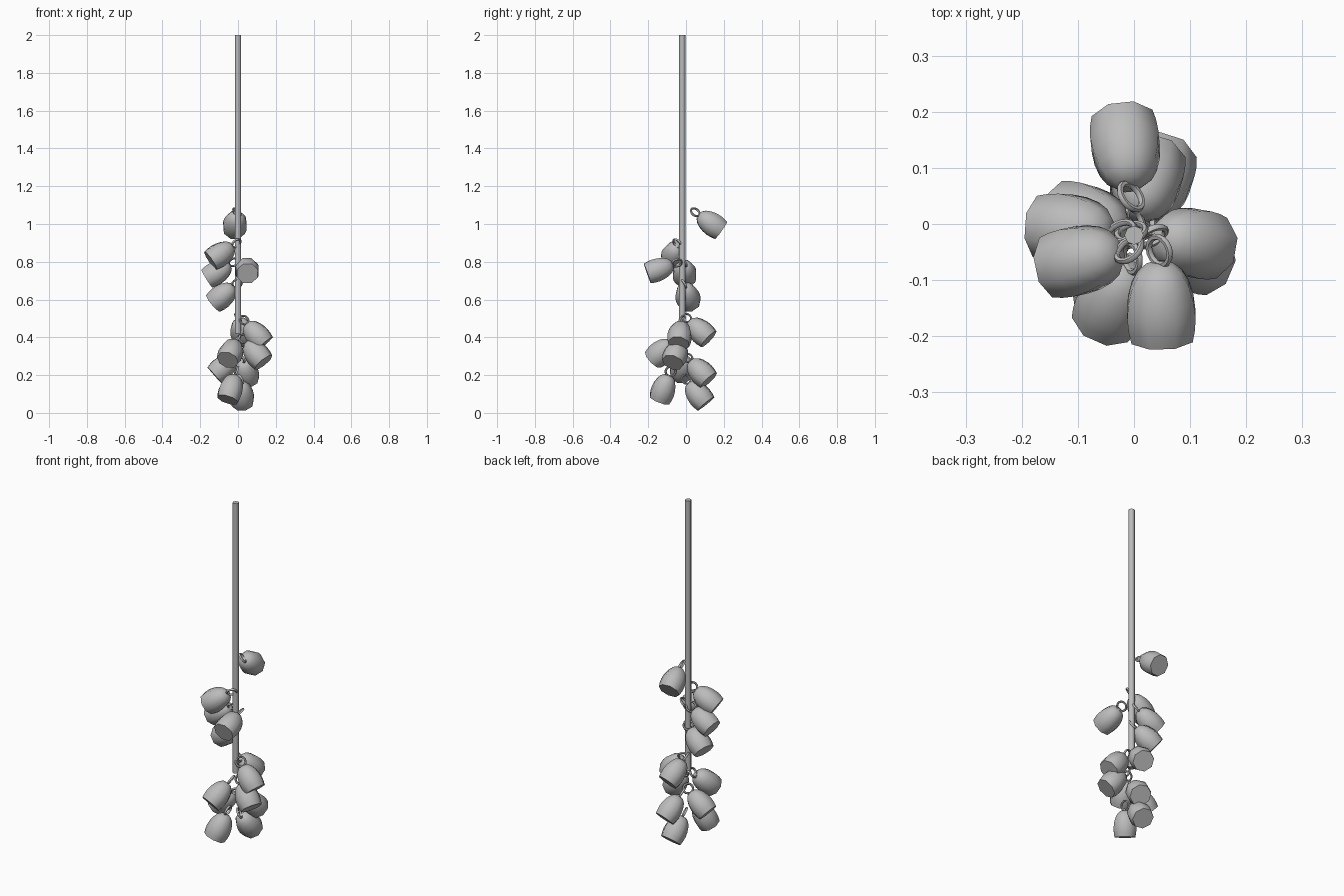
import bpy, bmesh, math
from mathutils import Vector, Matrix

if "Cube" in bpy.data.objects:
    bpy.data.objects.remove(bpy.data.objects["Cube"])

grey = bpy.data.materials.new("plain_grey")
grey.diffuse_color = (0.5, 0.5, 0.5, 1)
grey.use_nodes = True
grey.node_tree.nodes["Principled BSDF"].inputs["Base Color"].default_value = grey.diffuse_color

# bell profile: radius, distance below the crown
PROFILE = [(0.026, 0.005), (0.043, 0.020), (0.055, 0.042), (0.063, 0.070),
           (0.066, 0.098), (0.064, 0.122), (0.059, 0.145)]
LENGTH = 0.145

# hanging point and centre of the mouth for each bell
BELLS = [
    ((-.005, .045, 1.065), (-.02, .185, .966)),
    ((-.005, -.045, .90), (-.145, -.075, .805)),
    ((-.02, -.015, .80), (-.165, -.005, .71)),
    ((.045, -.045, .795), (.05, -.205, .738)),
    ((-.005, -.015, .685), (-.13, .02, .58)),
    ((.025, -.02, .50), (.14, -.04, .365)),
    ((.03, -.025, .395), (.135, -.07, .267)),
    ((0, -.05, .40), (-.055, -.175, .28)),
    ((0, -.02, .31), (-.125, -.025, .20)),
    ((-.005, -.08, .225), (-.055, -.14, .07)),
    ((.02, .01, .29), (.055, .12, .172)),
    ((.01, .01, .165), (.025, .105, .048)),
    ((0, 0, .505), (.035, .12, .39)),
]


def finish(obj, name, angle):
    obj.name = name
    obj.data.materials.clear()
    obj.data.materials.append(grey)
    bpy.ops.object.select_all(action='DESELECT')
    obj.select_set(True)
    bpy.context.view_layer.objects.active = obj
    bpy.ops.object.shade_smooth_by_angle(angle=math.radians(angle))


def make_bell(name, mat):
    # domed eight-sided body with a closed flat mouth
    bm = bmesh.new()
    n = 8
    crown = bm.verts.new((0, 0, 0))
    rings = [[bm.verts.new((r * math.cos((i + .5) * math.tau / n),
                            r * math.sin((i + .5) * math.tau / n), t))
              for i in range(n)] for r, t in PROFILE]
    for i in range(n):
        j = (i + 1) % n
        bm.faces.new((crown, rings[0][i], rings[0][j]))
        for a, b in zip(rings, rings[1:]):
            bm.faces.new((a[i], b[i], b[j], a[j]))
    bm.faces.new(rings[-1])
    bmesh.ops.recalc_face_normals(bm, faces=bm.faces)
    me = bpy.data.meshes.new(name)
    bm.to_mesh(me)
    bm.free()
    obj = bpy.data.objects.new(name, me)
    bpy.context.collection.objects.link(obj)
    obj.matrix_world = mat
    finish(obj, name, 50)


def make_loop(name, mat):
    # hanging ring standing on the crown
    bpy.ops.mesh.primitive_torus_add(major_radius=.026, minor_radius=.006,
                                     major_segments=16, minor_segments=6)
    obj = bpy.context.object
    obj.matrix_world = (mat @ Matrix.Translation((0, 0, -.022))
                        @ Matrix.Rotation(math.radians(45), 4, 'Z')
                        @ Matrix.Rotation(math.radians(90), 4, 'X'))
    finish(obj, name, 60)


for k, (top, mouth) in enumerate(BELLS, 1):
    axis = (Vector(mouth) - Vector(top)).normalized()
    side = Vector((0, 0, 1)).cross(axis).normalized()
    up = axis.cross(side)
    rot = Matrix((side, up, axis)).transposed().to_4x4()
    mat = Matrix.Translation(Vector(mouth) - axis * LENGTH) @ rot
    make_bell(f"bell_{k}", mat)
    make_loop(f"bell_loop_{k}", mat)

# upright rod
bpy.ops.mesh.primitive_cylinder_add(vertices=8, radius=.017, depth=1.58,
                                    location=(0, -.02, 1.21))
finish(bpy.context.object, "rod", 50)
